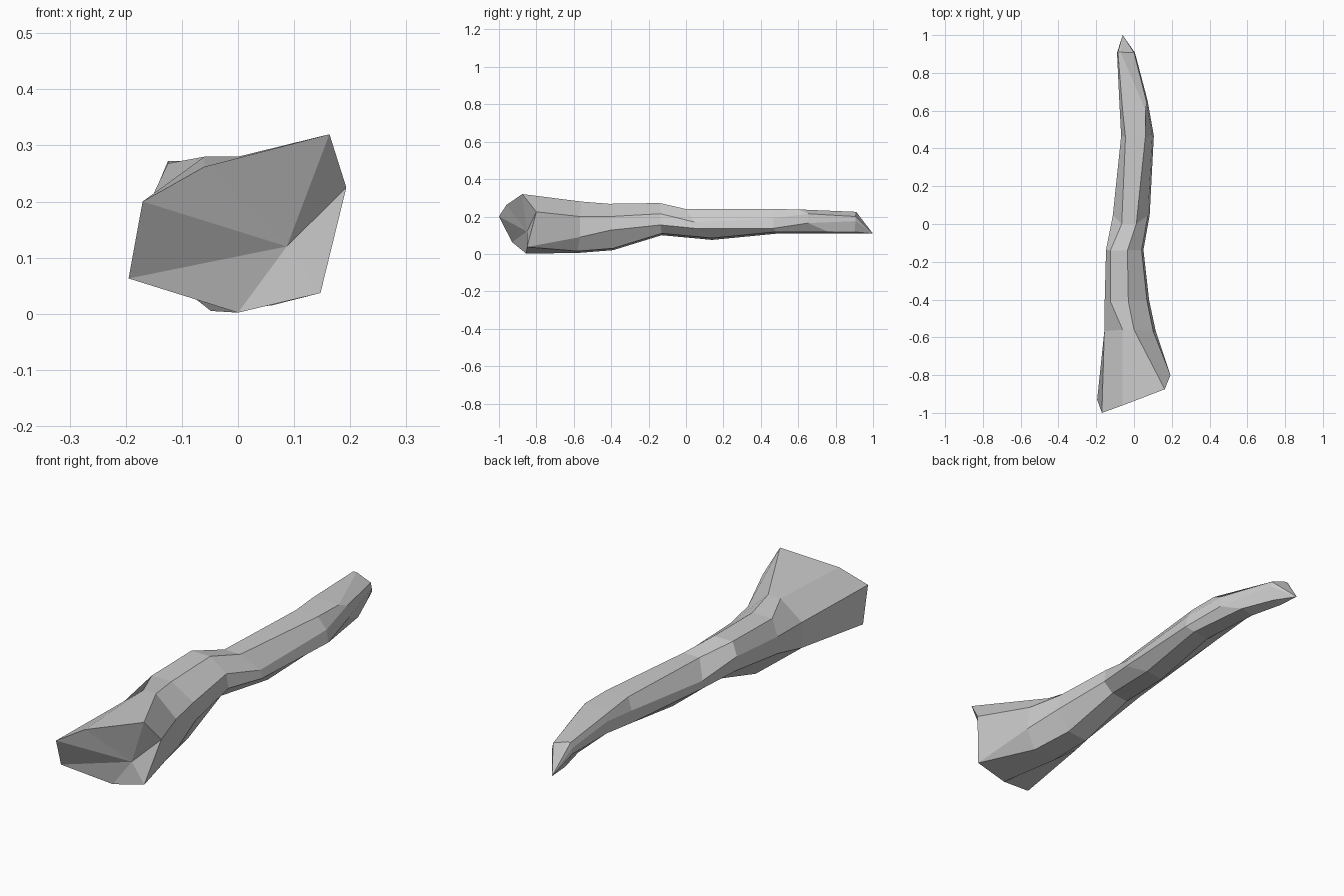
import bpy
import bmesh
from mathutils import Vector

cube = bpy.data.objects.get("Cube")
if cube:
    bpy.data.objects.remove(cube, do_unlink=True)


def make_material(name, value):
    material = bpy.data.materials.new(name)
    material.use_nodes = True
    colour = (value, value, value, 1)
    material.diffuse_color = colour
    shader = material.node_tree.nodes["Principled BSDF"]
    shader.inputs["Base Color"].default_value = colour
    return material


def section(top_y, keel_y, sides, ridge, keel, waist, brow, top):
    """Eight-sided cross-section, from the left waist over the ridge to the keel."""
    side_min, side_max = sides
    ridge_min, ridge_max = ridge
    width = side_max - side_min
    mid_y = (top_y * 2 + keel_y) / 3
    return [
        Vector((side_min, mid_y, waist)),
        Vector((side_min, mid_y, brow)),
        Vector((ridge_min, top_y, top)),
        Vector((ridge_max, top_y, top)),
        Vector((side_max - width * .05, mid_y, brow)),
        Vector((side_max, mid_y, waist)),
        Vector((side_max - width * .2, keel_y, keel + .01)),
        Vector((side_min + width * .4, keel_y, keel)),
    ]


def bridge(bm, ring_a, ring_b):
    """Join two rings with flat faces."""
    count = len(ring_a)
    for i in range(count):
        j = (i + 1) % count
        bm.faces.new((ring_a[i], ring_a[j], ring_b[j], ring_b[i]))


def close_end(bm, ring, point):
    """Fan a ring to one point."""
    centre = bm.verts.new(point)
    for i, vert in enumerate(ring):
        bm.faces.new((vert, ring[(i + 1) % len(ring)], centre))


# Slanted broken end; the lower right corner is doubled and welded later
lower_corner = (.147, -.85, .037)
broken_end = [Vector(p) for p in (
    (-.195, -.93, .063), (-.17, -1, .2), (-.06, -.96, .262), (.163, -.875, .32),
    (.193, -.8, .225), lower_corner, lower_corner, (0, -.855, .002))]

# Cross-sections from the thick end to the thin end
sections = [
    broken_end,
    section(-.56, -.58, (-.157, .115), (-.06, 0), .005, .09, .2, .28),
    section(-.41, -.39, (-.155, .08), (-.125, -.03), .02, .127, .2, .268),
    section(-.14, -.13, (-.148, .05), (-.125, -.035), .1, .155, .215, .272),
    section(0, .14, (-.112, .083), (-.065, .012), .075, .137, .17, .24),
    section(.46, .48, (-.068, .105), (-.045, .06), .108, .137, .19, .24),
    section(.6, .76, (-.078, .072), (-.06, .062), .108, .165, .215, .238),
    section(.91, .9, (-.09, .005), (-.085, -.07), .108, .175, .2, .225),
]

bm = bmesh.new()
rings = [[bm.verts.new(p) for p in points] for points in sections]
for ring, following in zip(rings, rings[1:]):
    bridge(bm, ring, following)

# Chipped face of the thick end and pointed tip of the thin end
close_end(bm, rings[0], (.087, -.85, .12))
close_end(bm, rings[-1], (-.06, 1, .108))
bmesh.ops.remove_doubles(bm, verts=bm.verts, dist=.0001)
bmesh.ops.recalc_face_normals(bm, faces=bm.faces)

mesh = bpy.data.meshes.new("branch")
bm.to_mesh(mesh)
bm.free()
mesh.materials.append(make_material("pale grey", .6))
branch = bpy.data.objects.new("branch", mesh)
bpy.context.collection.objects.link(branch)
